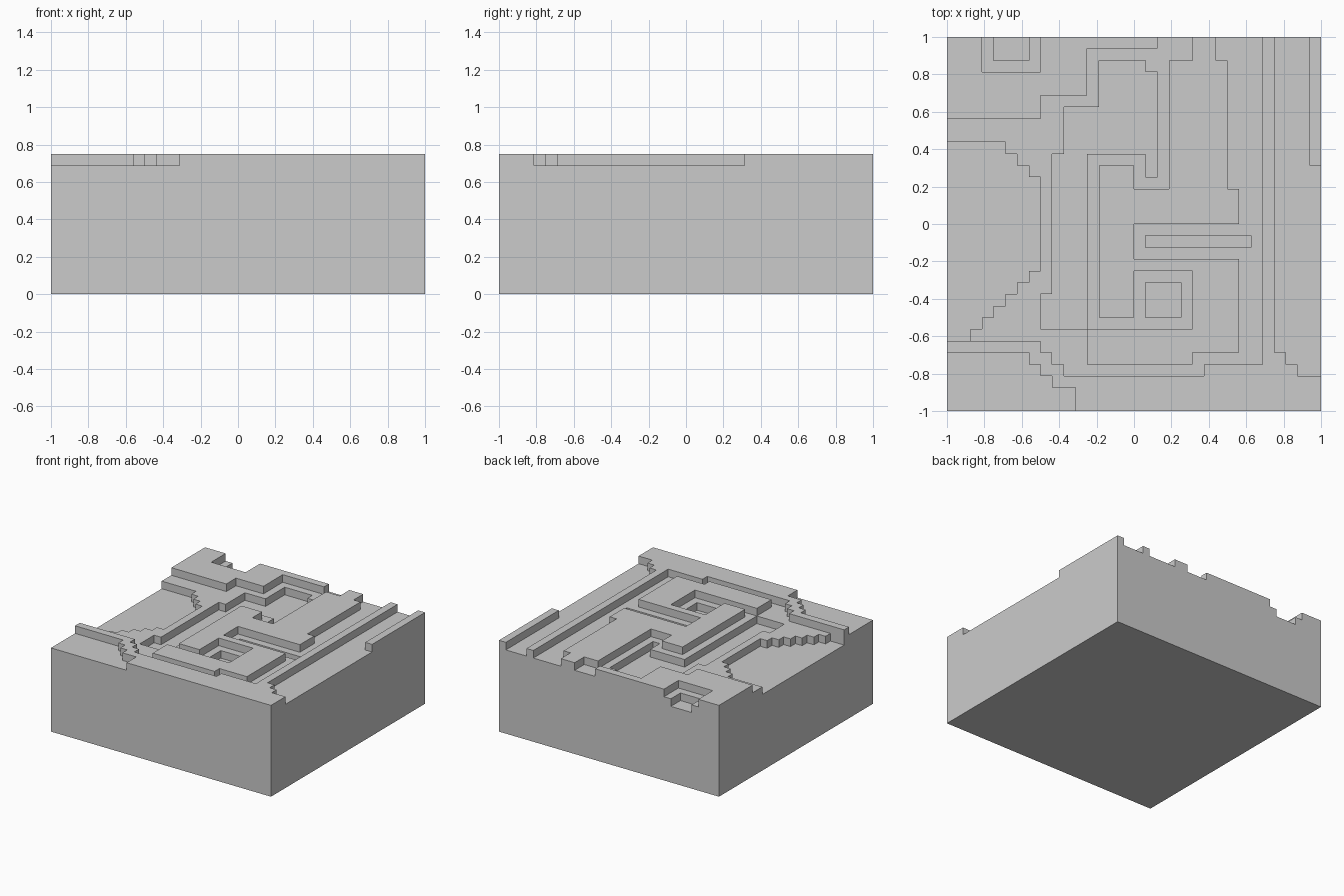
import bpy, bmesh

if "Cube" in bpy.data.objects:
    bpy.data.objects.remove(bpy.data.objects["Cube"])

N = 32                                   # cells per side
CELL = 2 / N
LOW, MID, HIGH = 0, 1, 2                 # terrace levels
Z = {-1: 0.0, LOW: 0.625, MID: 0.6875, HIGH: 0.75}

level = {(i, j): MID for i in range(N) for j in range(N)}


def paint(value, *rects):
    """Set the terrace level inside each rectangle (x0, y0, x1, y1), in cells."""
    for x0, y0, x1, y1 in rects:
        for i in range(x0, x1):
            for j in range(y0, y1):
                level[i, j] = value


# Back-left bank with its stepped pit
paint(HIGH, (0, 25, 8, 32), (8, 27, 12, 32), (12, 31, 18, 32))
paint(MID, (3, 29, 8, 32))
paint(LOW, (4, 30, 7, 32))

# Kerb along the right, front bank, stepped kerb at front left, back-right kerb
paint(HIGH, (27, 5, 28, 32), (27, 4, 29, 5), (22, 3, 30, 4), (11, 0, 32, 3))
paint(HIGH, (9, 2, 11, 3), (8, 3, 10, 4), (7, 4, 9, 5), (0, 5, 8, 6))
paint(HIGH, (31, 21, 32, 32))

# Left basin with staircase edges
paint(LOW, (0, 12, 8, 20))
for k in range(3):
    paint(LOW, (0, 20 + k, 7 - k, 21 + k))
for k in range(6):
    paint(LOW, (0, 11 - k, 7 - k, 12 - k))

# Sunken court beside the central ridge
paint(LOW, (8, 7, 12, 10), (9, 10, 12, 22), (10, 22, 18, 26),
      (13, 26, 18, 29), (13, 29, 17, 30), (17, 20, 18, 22))

# Winding central ridge
paint(HIGH, (21, 30, 23, 32), (19, 19, 24, 30), (16, 16, 25, 19), (13, 8, 16, 21),
      (16, 12, 25, 13), (21, 5, 25, 13), (12, 4, 21, 7))

# Square pit and narrow slot
paint(LOW, (17, 8, 20, 11), (17, 14, 26, 15))

# Turn the level map into a closed block
bm = bmesh.new()


def quad(*corners):
    bm.faces.new([bm.verts.new((x * CELL - 1, y * CELL - 1, z)) for x, y, z in corners])


for (i, j), h in level.items():
    ring = [(i, j), (i + 1, j), (i + 1, j + 1), (i, j + 1)]
    quad(*[(x, y, Z[h]) for x, y in ring])
    quad(*[(x, y, 0) for x, y in reversed(ring)])
    for k, (di, dj) in enumerate([(0, -1), (1, 0), (0, 1), (-1, 0)]):
        a, b = ring[k], ring[(k + 1) % 4]
        for s in range(level.get((i + di, j + dj), -1), h):
            quad((*a, Z[s]), (*b, Z[s]), (*b, Z[s + 1]), (*a, Z[s + 1]))

bmesh.ops.remove_doubles(bm, verts=bm.verts, dist=1e-4)
bmesh.ops.dissolve_limit(bm, angle_limit=0.01, verts=bm.verts, edges=bm.edges)

mesh = bpy.data.meshes.new("terraced_block")
bm.to_mesh(mesh)
bm.free()
bpy.context.collection.objects.link(bpy.data.objects.new("terraced_block", mesh))
